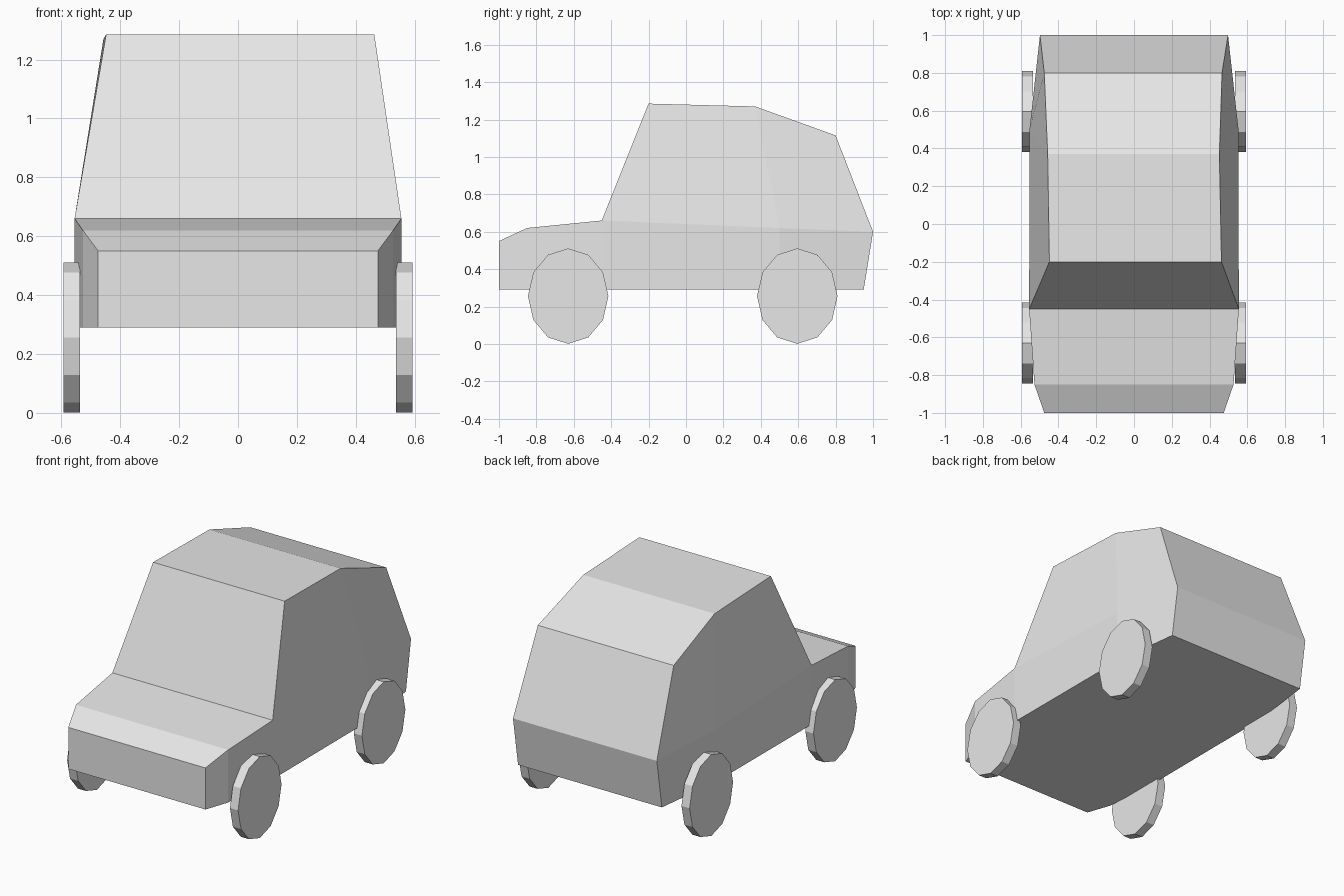
import bpy
import bmesh
from math import pi
from mathutils import Matrix

cube = bpy.data.objects.get("Cube")
if cube:
    bpy.data.objects.remove(cube, do_unlink=True)

grey = bpy.data.materials.new("light_grey")
grey.use_nodes = True
colour = (0.8, 0.8, 0.8, 1)
grey.diffuse_color = colour
grey.node_tree.nodes["Principled BSDF"].inputs["Base Color"].default_value = colour


def make_object(name, bm):
    bmesh.ops.recalc_face_normals(bm, faces=bm.faces)
    mesh = bpy.data.meshes.new(name)
    bm.to_mesh(mesh)
    bm.free()
    mesh.materials.append(grey)
    obj = bpy.data.objects.new(name, mesh)
    bpy.context.collection.objects.link(obj)
    return obj


# Body stations, front to back: belt y, belt z, floor y, half width
stations = [(-1, 0.55, -1, 0.475), (-0.85, 0.62, -0.85, 0.527),
            (-0.45, 0.66, -0.45, 0.555), (0.5, 0.62, 0.5, 0.553),
            (1, 0.6, 0.95, 0.498)]
# Roof corners: y, z, right x, left x
roof_points = [(-0.2, 1.285, -0.448, 0.463), (0.37, 1.27, -0.457, 0.452),
               (0.8, 1.115, -0.475, 0.466)]
FLOOR = 0.29

bm = bmesh.new()
sides = []
for i, s in enumerate((-1, 1)):
    floor = [bm.verts.new((s * w, fy, FLOOR)) for y, z, fy, w in stations]
    belt = [bm.verts.new((s * w, y, z)) for y, z, fy, w in stations]
    roof = [bm.verts.new((p[2 + i], p[0], p[1])) for p in roof_points]
    # Lower flank
    for k in range(4):
        bm.faces.new((floor[k], floor[k + 1], belt[k + 1], belt[k]))
    # Cabin side
    for k in range(2):
        bm.faces.new((belt[k + 2], belt[k + 3], roof[k + 1], roof[k]))
    # Closed outline: bonnet, windscreen, roof, tail, underside
    sides.append(belt[:3] + roof + belt[4:] + floor[::-1])

# Skin across the car between the two outlines
right, left = sides
for k in range(len(right)):
    n = (k + 1) % len(right)
    bm.faces.new((right[k], right[n], left[n], left[k]))
make_object("body", bm)

# Twelve-sided wheels, slightly taller than long
for end, y in (("front", -0.63), ("rear", 0.595)):
    for side, s in (("right", -1), ("left", 1)):
        bm = bmesh.new()
        bmesh.ops.create_cone(bm, cap_ends=True, segments=12, radius1=1,
                              radius2=1, depth=0.056,
                              matrix=Matrix.Rotation(pi / 2, 4, 'Y'))
        bmesh.ops.scale(bm, vec=(1, 0.215, 0.255), verts=bm.verts)
        wheel = make_object(f"{end}_{side}_wheel", bm)
        wheel.location = (s * 0.564, y, 0.256)
